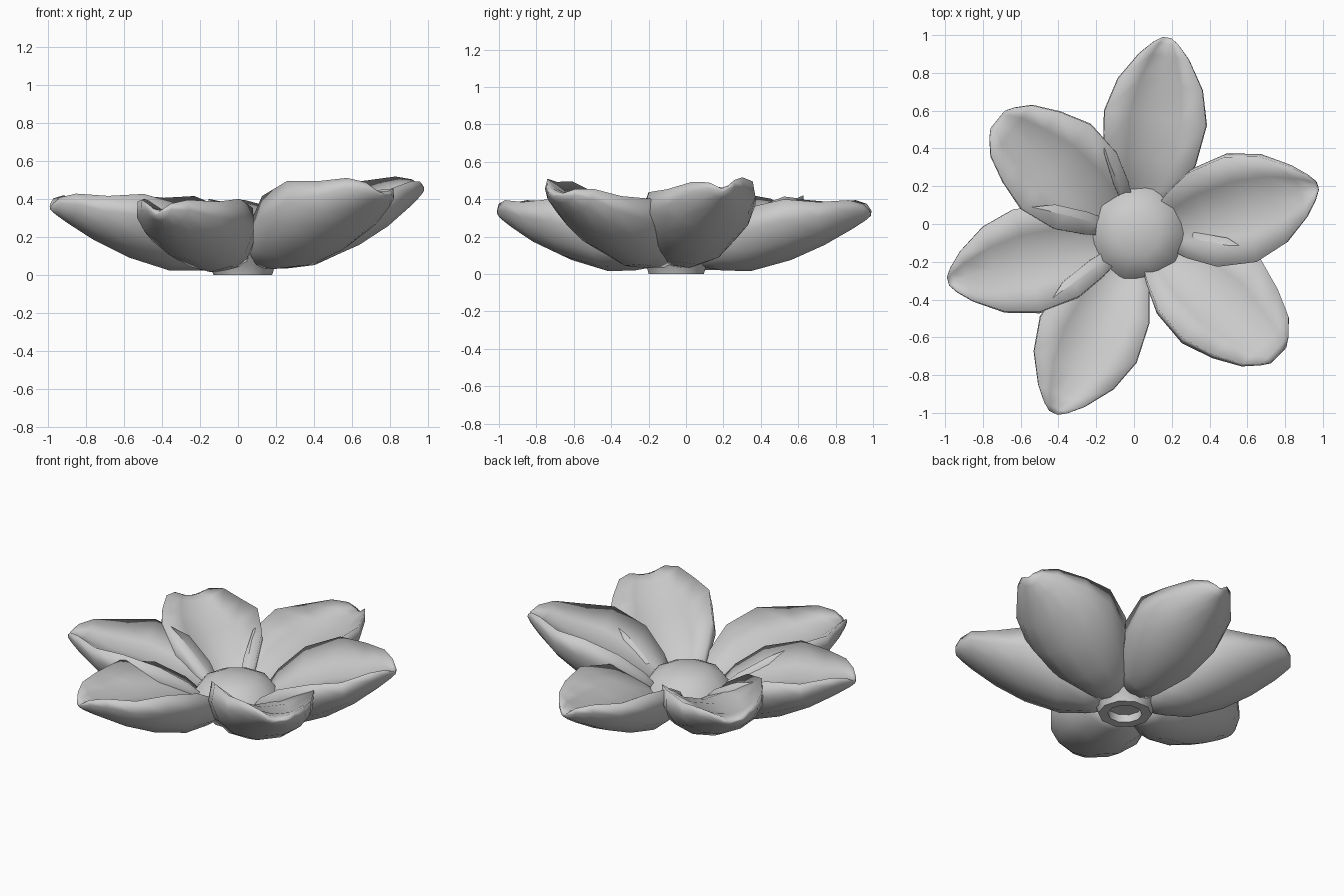
import bpy, bmesh
from math import sin, cos, pi, radians
from mathutils import Matrix, Vector

cube = bpy.data.objects.get("Cube")
if cube:
    bpy.data.objects.remove(cube)

grey = bpy.data.materials.new("pale_grey")
grey.use_nodes = True
grey.diffuse_color = (0.6, 0.6, 0.6, 1)
grey.node_tree.nodes["Principled BSDF"].inputs["Base Color"].default_value = (0.6, 0.6, 0.6, 1)

CENTRE = Vector((0.025, -0.052, 0))


def make_object(name, bm):
    bmesh.ops.recalc_face_normals(bm, faces=bm.faces)
    mesh = bpy.data.meshes.new(name)
    bm.to_mesh(mesh)
    bm.free()
    mesh.materials.append(grey)
    obj = bpy.data.objects.new(name, mesh)
    bpy.context.collection.objects.link(obj)
    mesh.shade_smooth()
    return obj


# Fleshy petal stations: distance out, half width, keel height, rim height
STATIONS = [(0.12, 0.10, 0.04, 0.12), (0.24, 0.18, 0.02, 0.25), (0.40, 0.26, 0.015, 0.35),
            (0.62, 0.29, 0.075, 0.40), (0.80, 0.24, 0.155, 0.385), (0.95, 0.14, 0.24, 0.395),
            (1.02, 0.07, 0.285, 0.375), (1.05, 0.025, 0.31, 0.34)]
OUTER = 8          # segments around the underside
SWEEP = radians(105)   # underside curls slightly in towards the rim
HOLLOW = 0.38      # depth of the upper dish, as a share of the petal depth


def section(r, w, keel, rim):
    """Closed loop: rounded underside, then the shallow dish back across."""
    depth = rim - keel
    loop = []
    for i in range(OUTER + 1):
        a = SWEEP * (2 * i / OUTER - 1)
        loop.append((r, w * sin(a), keel + depth * (1 - cos(a)) / (1 - cos(SWEEP))))
    for u in (0.5, 0, -0.5):
        loop.append((r, w * sin(SWEEP) * u, rim - HOLLOW * depth * (1 - u * u)))
    return loop


def petal(name, azimuth, pitch, roll, length, width, blunt):
    bm = bmesh.new()
    rings = []
    for r, w, keel, rim in STATIONS:
        half = w * width + (blunt if r > 0.9 else 0)
        rings.append([bm.verts.new(p) for p in section(r * length, half, keel, rim)])
    for low, high in zip(rings, rings[1:]):
        for i in range(len(low)):
            j = (i + 1) % len(low)
            bm.faces.new((low[i], high[i], high[j], low[j]))
    bm.faces.new(rings[0])
    bm.faces.new(rings[-1])
    # Tilt about the base of the petal, then swing it around the flower
    hinge = Vector((0.15, 0, 0.06))
    tilt = (Matrix.Translation(hinge) @ Matrix.Rotation(radians(-pitch), 4, 'Y')
            @ Matrix.Rotation(radians(roll), 4, 'X') @ Matrix.Translation(-hinge))
    bm.transform(Matrix.Translation(CENTRE) @ Matrix.Rotation(radians(azimuth), 4, 'Z') @ tilt)
    make_object(name, bm)


# name, azimuth, pitch, roll, length, width, extra tip width
for spec in [("back_petal", 81.8, 0, 0, 1.0, 0.97, 0),
             ("left_petal", 16.5, 8.5, 5, 0.98, 1.04, 0),
             ("front_left_petal", -43.5, 7, -9, 0.97, 1.06, 0.035),
             ("front_petal", 244.5, 0, 0, 1.0, 1.0, 0),
             ("right_petal", 194.5, 2, 2, 1.0, 1.0, 0),
             ("back_right_petal", 141, 2, 0, 0.925, 1.03, 0.035)]:
    petal(*spec)

# Domed heart with a flared foot and hollow underside
PROFILE = [(0, 0.05), (0.10, 0.05), (0.10, 0), (0.155, 0), (0.17, 0.05),
           (0.255, 0.165), (0.205, 0.23), (0.12, 0.27), (0, 0.285)]
bm = bmesh.new()
verts = [bm.verts.new((r, 0, z)) for r, z in PROFILE]
edges = [bm.edges.new(pair) for pair in zip(verts, verts[1:])]
bmesh.ops.spin(bm, geom=verts + edges, cent=(0, 0, 0), axis=(0, 0, 1),
               angle=2 * pi, steps=10, use_merge=True)
bmesh.ops.remove_doubles(bm, verts=bm.verts, dist=0.0005)
bm.transform(Matrix.Translation(CENTRE))
heart = make_object("flower_heart", bm)
bpy.ops.object.select_all(action='DESELECT')
heart.select_set(True)
bpy.context.view_layer.objects.active = heart
bpy.ops.object.shade_smooth_by_angle(angle=radians(50))
